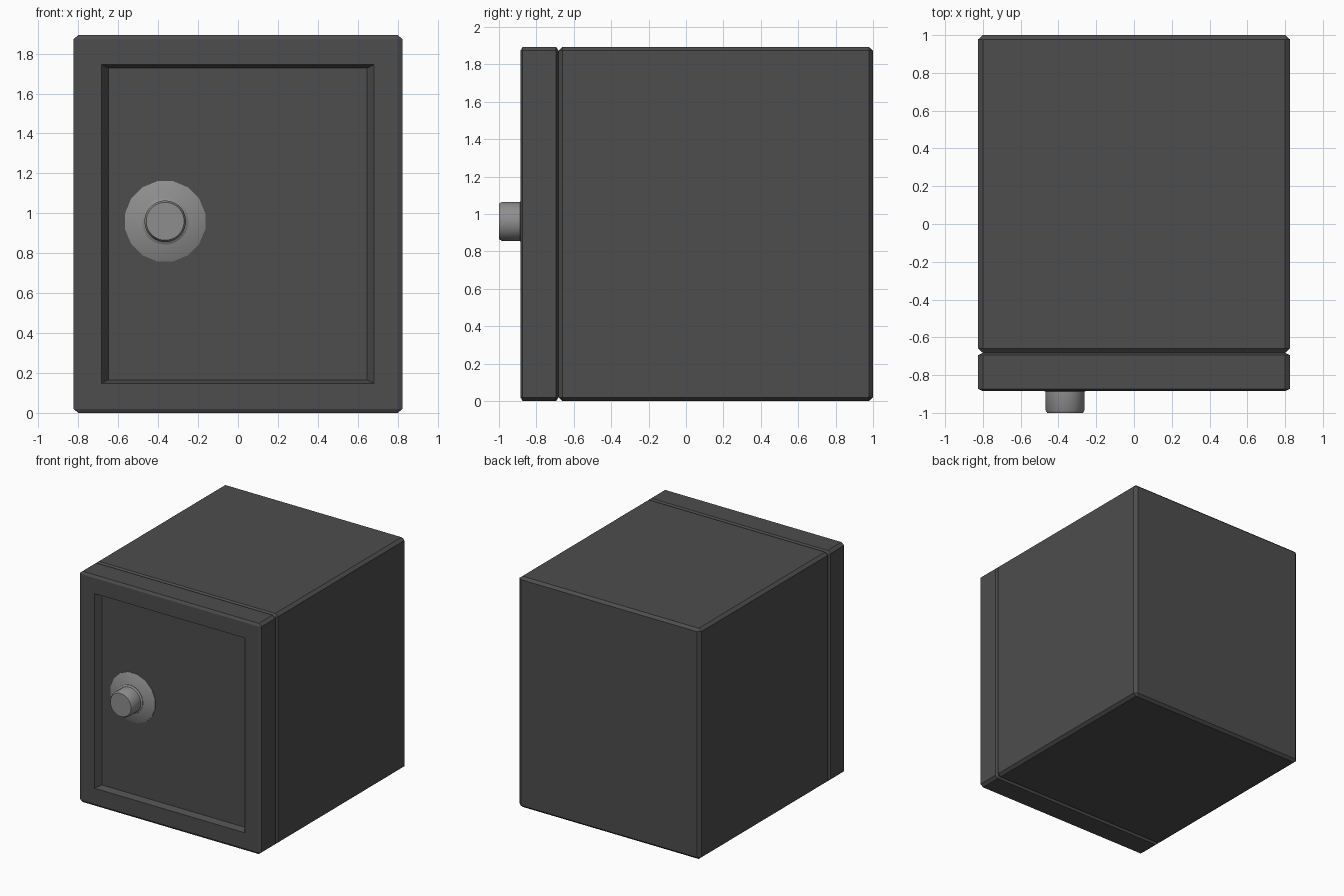
import bpy, bmesh, math
from mathutils import Vector

if "Cube" in bpy.data.objects:
    bpy.data.objects.remove(bpy.data.objects["Cube"])


def material(name, value):
    m = bpy.data.materials.new(name)
    m.diffuse_color = (value, value, value, 1)
    m.use_nodes = True
    m.node_tree.nodes["Principled BSDF"].inputs["Base Color"].default_value = m.diffuse_color
    return m


dark = material("dark grey steel", 0.075)
metal = material("light grey metal", 0.27)


def finish(bm, name, mat):
    bmesh.ops.recalc_face_normals(bm, faces=bm.faces[:])
    me = bpy.data.meshes.new(name)
    bm.to_mesh(me)
    bm.free()
    me.materials.append(mat)
    ob = bpy.data.objects.new(name, me)
    bpy.context.collection.objects.link(ob)
    return ob


def chamfered_box(lo, hi, chamfer):
    """Box with a different chamfer size along each axis."""
    lo, hi, k = Vector(lo), Vector(hi), Vector(chamfer)
    bm = bmesh.new()
    bmesh.ops.create_cube(bm, size=1)
    size = hi - lo
    bmesh.ops.scale(bm, vec=[size[i] / k[i] for i in range(3)], verts=bm.verts[:])
    bmesh.ops.bevel(bm, geom=bm.edges[:], offset=1, segments=1,
                    affect='EDGES', profile=0.5)
    bmesh.ops.scale(bm, vec=k, verts=bm.verts[:])
    bmesh.ops.translate(bm, vec=(lo + hi) / 2, verts=bm.verts[:])
    return bm


def lathe(name, profile, sides, mat, angle):
    """Turn (radius, y) points around the knob axis."""
    cx, cz = -0.365, 0.96
    bm = bmesh.new()
    rings = []
    for r, y in profile:
        ring = []
        for i in range(sides):
            a = 2 * math.pi * (i + 0.5) / sides
            ring.append(bm.verts.new((cx + r * math.cos(a), y, cz + r * math.sin(a))))
        rings.append(ring)
    for a, b in zip(rings, rings[1:]):
        for i in range(sides):
            j = (i + 1) % sides
            bm.faces.new((a[i], a[j], b[j], b[i]))
    bm.faces.new(rings[0])
    bm.faces.new(rings[-1])
    ob = finish(bm, name, mat)
    bpy.ops.object.select_all(action='DESELECT')
    ob.select_set(True)
    bpy.context.view_layer.objects.active = ob
    bpy.ops.object.shade_smooth_by_angle(angle=math.radians(angle))


# Safe body
finish(chamfered_box((-0.825, -0.682, 0), (0.825, 1.0, 1.893), (0.025, 0.022, 0.02)),
       "safe_body", dark)

# Door with a recessed panel in its front
bm = chamfered_box((-0.825, -0.885, 0), (0.825, -0.682, 1.893), (0.025, 0.012, 0.02))
bm.normal_update()
front = min(bm.faces, key=lambda f: f.calc_center_median().y)
for x0, x1, z0, z1, y in ((-0.683, 0.681, 0.148, 1.745, -0.885),
                          (-0.65, 0.647, 0.166, 1.727, -0.838)):
    bmesh.ops.inset_individual(bm, faces=[front], thickness=0.01)
    c = front.calc_center_median()
    for v in front.verts:
        v.co = (x0 if v.co.x < c.x else x1, y, z0 if v.co.z < c.z else z1)
finish(bm, "door", dark)

# Flared plate behind the knob, and the knob itself
lathe("knob_plate", [(0.205, -0.836), (0.205, -0.842), (0.115, -0.878)], 16, metal, 50)
lathe("knob", [(0.117, -0.85), (0.117, -0.88), (0.104, -0.888), (0.104, -0.985),
               (0.095, -1.0)], 32, metal, 35)
